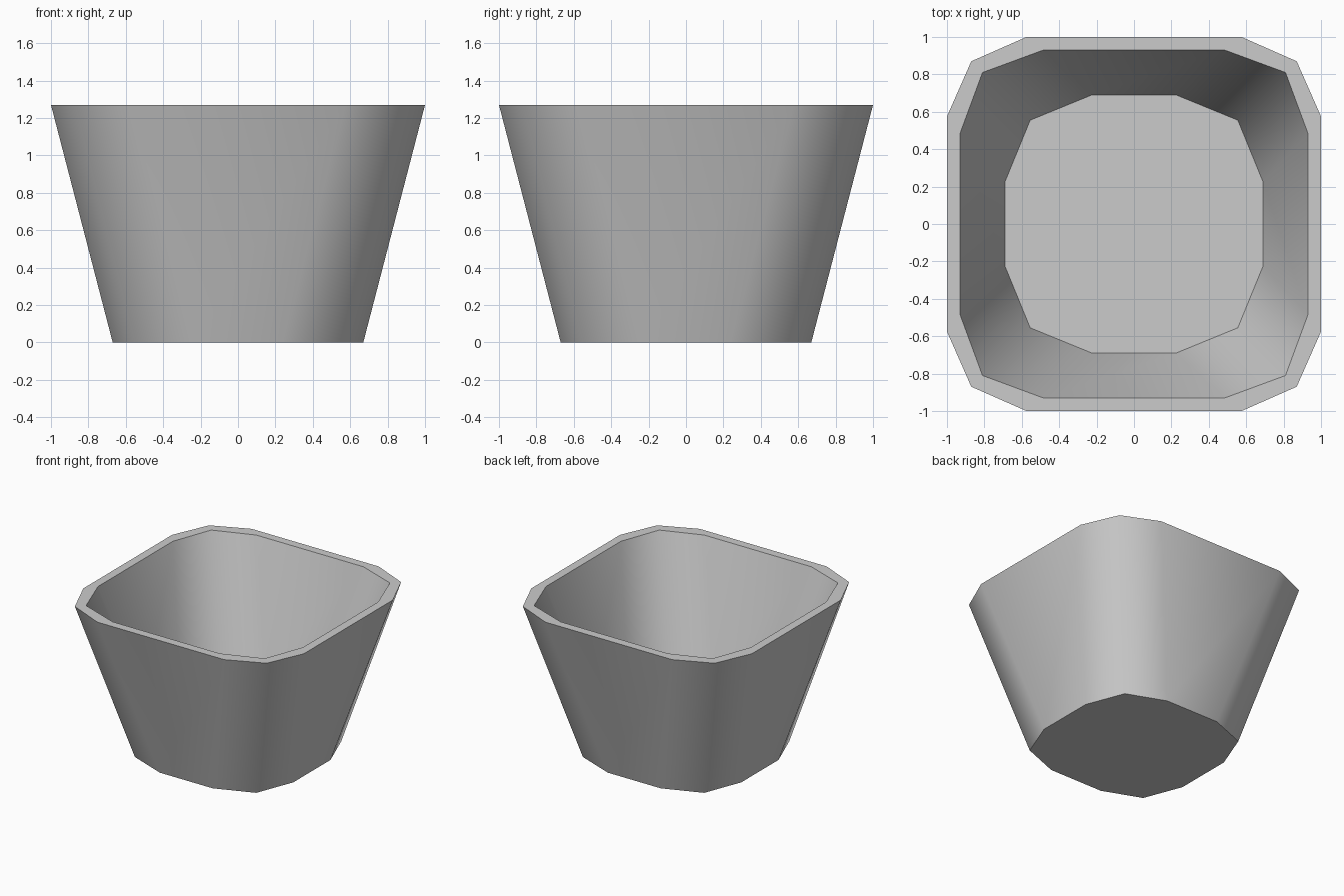
import bpy
import bmesh
from math import radians

cube = bpy.data.objects.get("Cube")
if cube:
    bpy.data.objects.remove(cube, do_unlink=True)

grey = bpy.data.materials.new("light_grey")
grey.use_nodes = True
colour = (0.6, 0.6, 0.6, 1)
grey.diffuse_color = colour
grey.node_tree.nodes["Principled BSDF"].inputs["Base Color"].default_value = colour


def ring(bm, half, flat, corner, z):
    """Rounded square of twelve points: half width, half flat side, corner."""
    points = []
    x, y = 1, 0
    for _ in range(4):
        # each quarter turn: end of one side, then the corner, then the next side
        for a, b in ((half, -flat), (half, flat), (corner, corner)):
            points.append(bm.verts.new((a * x - b * y, a * y + b * x, z)))
        x, y = -y, x
    return points


def bridge(bm, lower, upper):
    for i in range(len(lower)):
        j = (i + 1) % len(lower)
        bm.faces.new((lower[i], lower[j], upper[j], upper[i]))


# Tapered pot: outside wall, rim, inside wall, with closed base and floor
bm = bmesh.new()
rings = [
    ring(bm, 0.67, 0.24, 0.55, 0),
    ring(bm, 1.0, 0.575, 0.87, 1.27),
    ring(bm, 0.93, 0.485, 0.81, 1.27),
    ring(bm, 0.69, 0.225, 0.555, 0.31),
]
for lower, upper in zip(rings, rings[1:]):
    bridge(bm, lower, upper)
bm.faces.new(rings[0][::-1])
bm.faces.new(rings[-1])
bmesh.ops.recalc_face_normals(bm, faces=bm.faces)

mesh = bpy.data.meshes.new("pot")
bm.to_mesh(mesh)
bm.free()
mesh.materials.append(grey)
pot = bpy.data.objects.new("pot", mesh)
bpy.context.collection.objects.link(pot)

# Smooth walls with crisp rim, base and floor edges
bpy.ops.object.select_all(action="DESELECT")
pot.select_set(True)
bpy.context.view_layer.objects.active = pot
bpy.ops.object.shade_smooth_by_angle(angle=radians(55))
